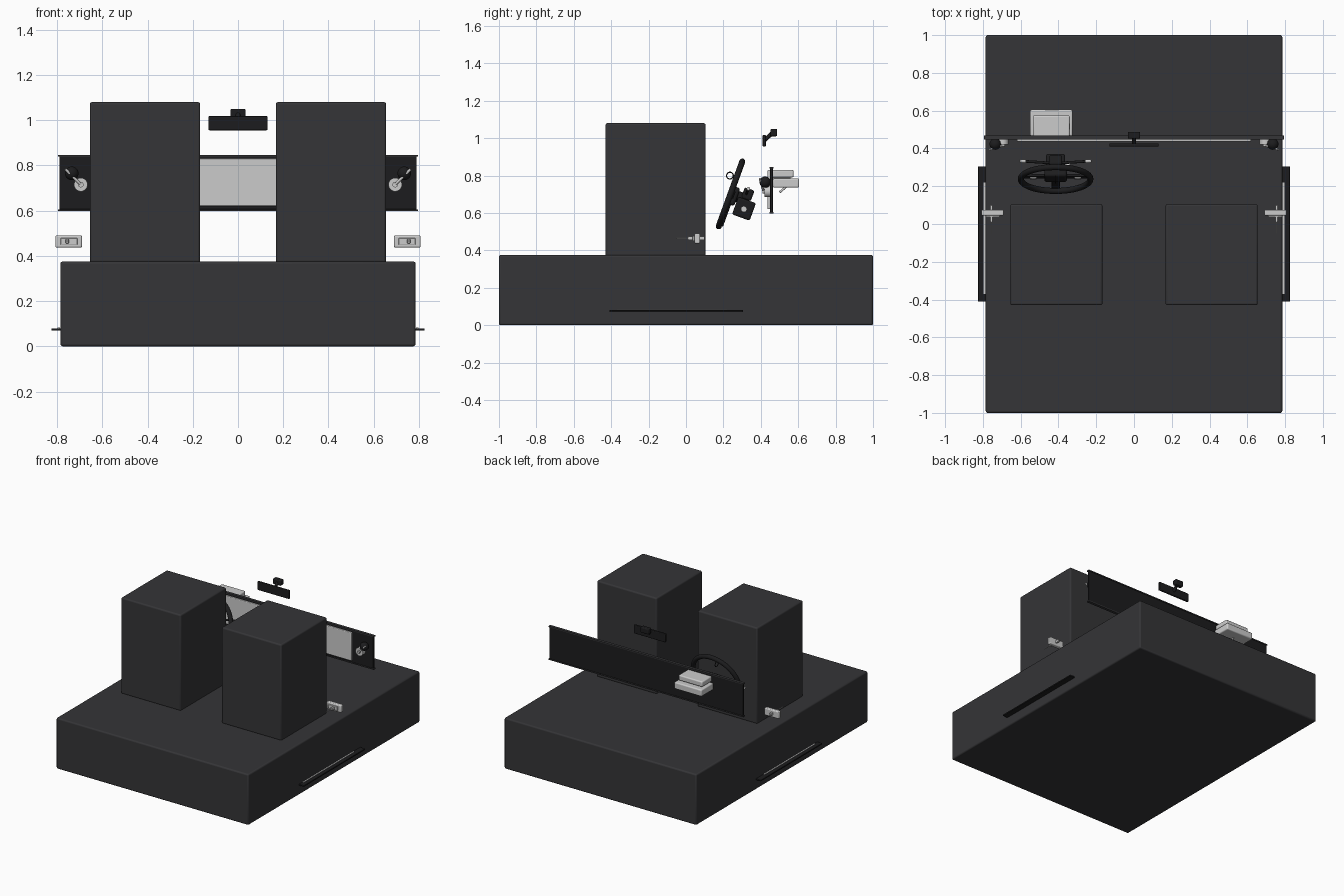
import bpy
from math import radians, pi
from mathutils import Matrix, Vector

if "Cube" in bpy.data.objects:
    bpy.data.objects.remove(bpy.data.objects["Cube"])

dark = bpy.data.materials.new("dark_trim")
dark.diffuse_color = (0.035, 0.035, 0.038, 1)
dark.use_nodes = True
dark.node_tree.nodes["Principled BSDF"].inputs["Base Color"].default_value = dark.diffuse_color
black = bpy.data.materials.new("black_plastic")
black.diffuse_color = (0.012, 0.012, 0.013, 1)
black.use_nodes = True
black.node_tree.nodes["Principled BSDF"].inputs["Base Color"].default_value = black.diffuse_color
I = Matrix.Identity(4)


def finish(name, mat, m, bevel=0.0):
    o = bpy.context.object
    o.name = name
    if mat:
        o.data.materials.append(mat)
    if bevel:
        b = o.modifiers.new("bevel", 'BEVEL')
        b.width, b.segments = bevel, 3
    bpy.ops.object.shade_smooth_by_angle(angle=radians(35))
    o.matrix_world = m
    return o


def box(name, x, y, z, mat=None, bevel=0.0, m=I):
    bpy.ops.mesh.primitive_cube_add(size=1)
    c = Vector(((x[0] + x[1]) / 2, (y[0] + y[1]) / 2, (z[0] + z[1]) / 2))
    size = (abs(x[1] - x[0]), abs(y[1] - y[0]), abs(z[1] - z[0]))
    bpy.context.object.data.transform(Matrix.Diagonal((*size, 1)))
    return finish(name, mat, m @ Matrix.Translation(c), bevel)


def rod(name, a, b, r, mat=None, m=I, r2=None):
    a, b = Vector(a), Vector(b)
    bpy.ops.mesh.primitive_cone_add(vertices=32, radius1=r, radius2=r if r2 is None else r2, depth=(b - a).length)
    rot = (b - a).to_track_quat('Z', 'Y').to_matrix().to_4x4()
    return finish(name, mat, m @ Matrix.Translation((a + b) / 2) @ rot)


def ring(name, c, R, r, mat=None, m=I, rot=I):
    bpy.ops.mesh.primitive_torus_add(major_radius=R, minor_radius=r, major_segments=64, minor_segments=16)
    return finish(name, mat, m @ Matrix.Translation(c) @ rot)


# Floor block and seat blocks
box("floor_block", (-0.785, 0.785), (-1, 1), (0, 0.375), dark, 0.01)
for side, s in (("left", -1), ("right", 1)):
    box(side + "_seat", (s * 0.167, s * 0.655), (-0.43, 0.105), (0.37, 1.08), dark, 0.01)

# Dashboard panel, trims and light fascia
box("dashboard", (-0.79, 0.79), (0.45, 0.465), (0.605, 0.84), black, 0.003)
for nm, z in (("top", 0.843), ("bottom", 0.602)):
    box("dashboard_%s_trim" % nm, (-0.795, 0.795), (0.447, 0.468), (z - 0.004, z + 0.004), dark)
box("dashboard_fascia", (-0.62, 0.62), (0.436, 0.452), (0.62, 0.83), None, 0.005)

# Instrument housing behind the dashboard
box("instrument_housing", (-0.55, -0.325), (0.465, 0.605), (0.735, 0.785), None, 0.008)
box("instrument_cover", (-0.535, -0.34), (0.46, 0.575), (0.79, 0.83), None, 0.008)
box("instrument_core", (-0.52, -0.355), (0.465, 0.56), (0.78, 0.795))
rod("instrument_rod", (-0.437, 0.50, 0.71), (-0.437, 0.535, 0.74), 0.006)

# Rear view mirror
box("mirror", (-0.13, 0.13), (0.41, 0.427), (0.955, 1.018), black, 0.005)
rod("mirror_arm", (0, 0.42, 0.99), (0, 0.465, 1.03), 0.011, black)
box("mirror_mount", (-0.033, 0.033), (0.452, 0.487), (1.01, 1.05), black, 0.006)

# Steering wheel, built in its own tilted frame
W = Matrix.Translation((-0.415, 0.238, 0.702)) @ Matrix.Rotation(radians(70), 4, 'X')
ring("wheel_rim", (0, 0, 0), 0.184, 0.016, black, W)
box("wheel_hub", (-0.06, 0.06), (-0.055, 0.045), (-0.04, 0.0), black, 0.012, W)
for s in (-1, 1):
    box("wheel_side_spoke", (s * 0.05, s * 0.18), (-0.02, 0.02), (-0.022, -0.008), black, 0.004, W)
    box("wheel_button", (s * 0.1, s * 0.135), (-0.012, 0.012), (-0.01, 0.0), None, 0.003, W)
    rod("column_stalk", (s * 0.03, 0.03, -0.08), (s * 0.165, 0.055, -0.08), 0.007, black, W)
    rod("column_stalk_tip", (s * 0.16, 0.054, -0.08), (s * 0.19, 0.059, -0.08), 0.009, None, W)
box("wheel_lower_spoke", (-0.022, 0.022), (-0.18, -0.04), (-0.022, -0.008), black, 0.004, W)
rod("steering_shaft", (0, 0, -0.02), (0, 0, -0.1), 0.03, black, W)
box("column_shroud", (-0.05, 0.05), (-0.1, 0.0), (-0.145, -0.045), black, 0.01, W)
box("column_top", (-0.035, 0.035), (0.0, 0.06), (-0.115, -0.06), black, 0.01, W)
rod("ignition_lock", (0.04, -0.052, -0.095), (0.075, -0.052, -0.095), 0.016, None, W)
ring("key_ring", (-0.415, 0.235, 0.80), 0.018, 0.003, black, I, Matrix.Rotation(pi / 2, 4, 'Y'))

for side, s in (("left", -1), ("right", 1)):
    # Dashboard end knob, pull lever and dark ball vent
    rod(side + "_knob", (s * 0.695, 0.42, 0.715), (s * 0.695, 0.452, 0.715), 0.03)
    rod(side + "_knob_cap", (s * 0.695, 0.41, 0.715), (s * 0.695, 0.421, 0.715), 0.012)
    rod(side + "_lever", (s * 0.695, 0.415, 0.715), (s * 0.763, 0.395, 0.783), 0.006)
    bpy.ops.mesh.primitive_uv_sphere_add(segments=32, ring_count=16, radius=0.03)
    finish(side + "_vent_ball", black, Matrix.Translation((s * 0.735, 0.423, 0.765)))

    # Door handle
    box(side + "_handle_plate", (s * 0.69, s * 0.808), (0.045, 0.075), (0.437, 0.49), None, 0.006)
    box(side + "_handle_inset", (s * 0.71, s * 0.785), (0.036, 0.046), (0.45, 0.478), None, 0.003)
    box(side + "_handle_lever", (s * 0.748, s * 0.762), (0.01, 0.1), (0.455, 0.475), None, 0.003)
    rod(side + "_handle_pin", (s * 0.755, -0.05, 0.465), (s * 0.755, 0.02, 0.465), 0.003)

    # Door sill strip
    box(side + "_sill", (s * 0.78, s * 0.825), (-0.41, 0.305), (0.07, 0.08), black, 0.002)
    box(side + "_sill_insert", (s * 0.787, s * 0.797), (-0.37, 0.22), (0.079, 0.083))
